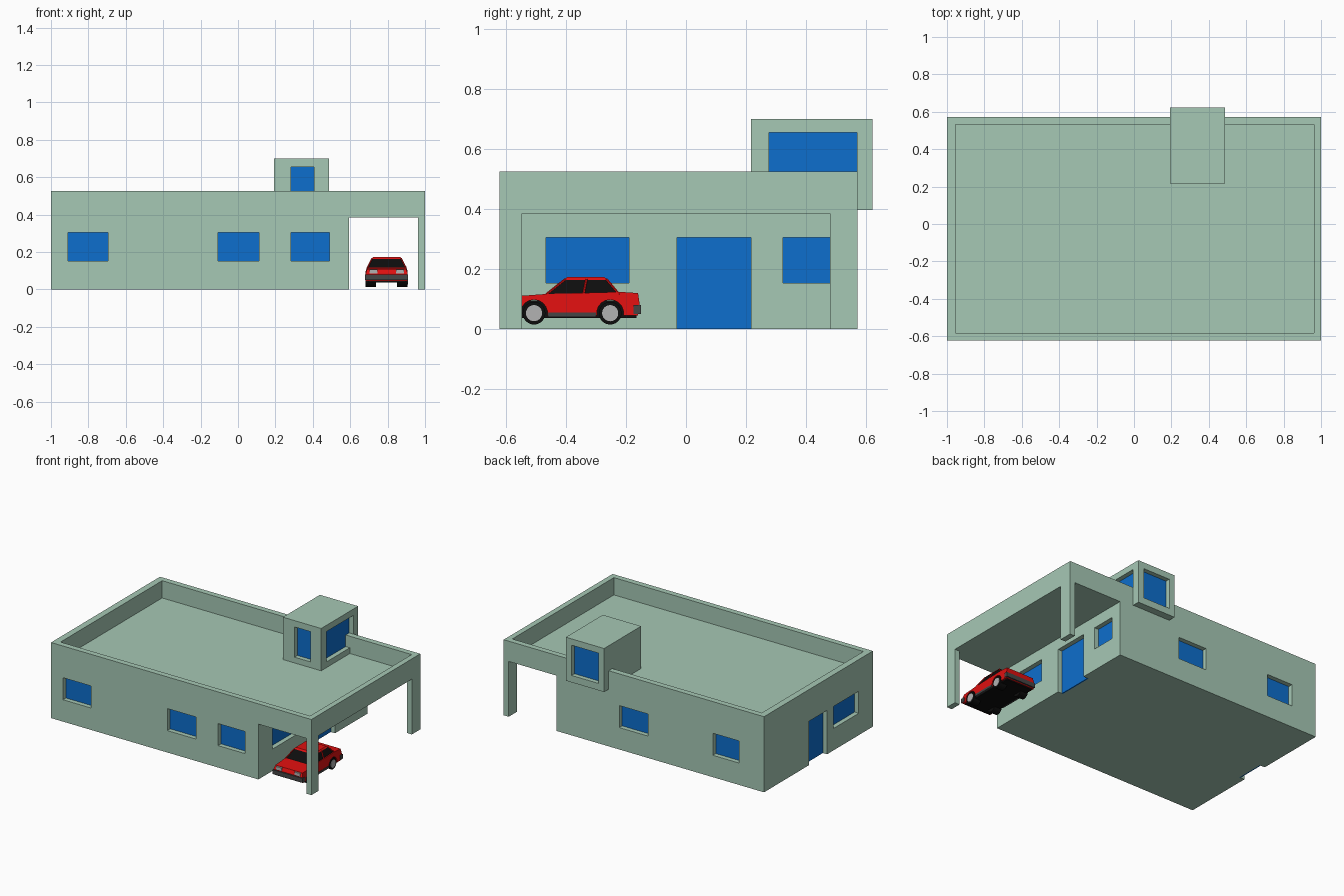
import bpy, bmesh
from math import sin, cos, radians, pi
from mathutils import Vector, Matrix

if "Cube" in bpy.data.objects:
    bpy.data.objects.remove(bpy.data.objects["Cube"])


def material(name, rgb):
    m = bpy.data.materials.new(name)
    m.diffuse_color = (*rgb, 1)
    m.use_nodes = True
    m.node_tree.nodes["Principled BSDF"].inputs["Base Color"].default_value = m.diffuse_color
    return m


GREEN = material("green_plaster", (0.38, 0.58, 0.46))
BLUE = material("blue_glass", (0.004, 0.156, 0.61))
RED = material("red_paint", (0.72, 0.005, 0.005))
BLACK = material("black", (0.004, 0.004, 0.004))
GREY = material("dark_grey", (0.06, 0.06, 0.06))
SILVER = material("silver", (0.45, 0.45, 0.45))


def finish(name, bm, mat):
    bmesh.ops.recalc_face_normals(bm, faces=bm.faces)
    me = bpy.data.meshes.new(name)
    bm.to_mesh(me)
    bm.free()
    ob = bpy.data.objects.new(name, me)
    bpy.context.collection.objects.link(ob)
    if mat:
        me.materials.append(mat)
    return ob


def box(name, x, y, z, mat=None):
    bm = bmesh.new()
    size = Matrix.Diagonal((x[1] - x[0], y[1] - y[0], z[1] - z[0], 1))
    mid = Matrix.Translation((sum(x) / 2, sum(y) / 2, sum(z) / 2))
    bmesh.ops.create_cube(bm, size=1, matrix=mid @ size)
    return finish(name, bm, mat)


def cut(ob, x, y, z):
    cutter = box("cutter", x, y, z)
    mod = ob.modifiers.new("cut", 'BOOLEAN')
    mod.operation, mod.solver, mod.object = 'DIFFERENCE', 'EXACT', cutter
    bpy.context.view_layer.objects.active = ob
    bpy.ops.object.modifier_apply(modifier=mod.name)
    bpy.data.objects.remove(cutter)


def opening(ob, name, axis, wall, out, span, z):
    """Recess with a blue pane; out is the outward sign along the wall axis."""
    back = wall - out * 0.04
    reach = sorted((back, wall + out * 0.05))
    pane = sorted((back, back + out * 0.008))
    zc = (z[0] if z[0] > 0 else -0.1, z[1])
    if axis == 'x':
        cut(ob, reach, span, zc)
        box(name, pane, span, z, BLUE)
    else:
        cut(ob, span, reach, zc)
        box(name, span, pane, z, BLUE)


# House block with parapet roof and open carport
X0, X1, Y0, Y1, WALL = -1, 1, -0.623, 0.572, 0.593
house = box("house", (X0, X1), (Y0, Y1), (0, 0.525), GREEN)
cut(house, (-0.955, 0.962), (-0.583, 0.532), (0.405, 0.7))
cut(house, (WALL, 0.962), (-0.8, 0.8), (-0.1, 0.384))
cut(house, (0.9, 1.2), (-0.547, 0.48), (-0.1, 0.384))

# House windows and doors
WIN, DOOR = (0.152, 0.305), (0, 0.305)
for span in ((-0.909, -0.695), (-0.107, 0.112), (0.283, 0.49)):
    opening(house, "front_window", 'y', Y0, -1, span, WIN)
for span in ((-0.807, -0.607), (-0.107, 0.112)):
    opening(house, "back_window", 'y', Y1, 1, span, WIN)
opening(house, "left_door", 'x', X0, -1, (-0.12, 0.077), DOOR)
opening(house, "left_window", 'x', X0, -1, (-0.467, -0.19), WIN)
opening(house, "carport_door", 'x', WALL, 1, (-0.03, 0.217), DOOR)
for span in ((-0.467, -0.19), (0.323, 0.495)):
    opening(house, "carport_window", 'x', WALL, 1, span, WIN)

# Roof room overhanging the back wall
room = box("roof_room", (0.193, 0.487), (0.217, 0.623), (0.397, 0.699), GREEN)
TALL = (0.445, 0.655)
opening(room, "room_front_window", 'y', 0.217, -1, (0.283, 0.406), TALL)
opening(room, "room_back_window", 'y', 0.623, 1, (0.235, 0.442), TALL)
opening(room, "room_right_window", 'x', 0.487, 1, (0.277, 0.57), TALL)

# Car body: side profile with wheel arches, extruded across the width
CX, HALF = 0.795, 0.112
AXLES, AXLE_Z = (-0.507, -0.253), 0.052


def arch(yc, r=0.045):
    return [(yc + r * cos(radians(a)), AXLE_Z + r * sin(radians(a)))
            for a in range(190, -11, -20)]


profile = [(-0.582, 0.044)] + arch(AXLES[0]) + arch(AXLES[1]) + [
    (-0.16, 0.044), (-0.155, 0.085), (-0.16, 0.119),
    (-0.22, 0.123), (-0.467, 0.116), (-0.575, 0.108), (-0.585, 0.085)]
bm = bmesh.new()
sides = []
for s in (-1, 1):
    sides.append([bm.verts.new((CX + s * (HALF if z < 0.1 else HALF - 0.007), y, z))
                  for y, z in profile])
    bm.faces.new(sides[-1])
for i in range(len(profile)):
    j = (i + 1) % len(profile)
    bm.faces.new((sides[0][i], sides[0][j], sides[1][j], sides[1][i]))
finish("car_body", bm, RED)
box("car_underside", (CX - 0.1, CX + 0.1), (-0.57, -0.165), (0.036, 0.095), BLACK)

# Cabin glass, roof and pillars
LOW, HIGH = (-0.467, -0.222, 0.103, 0.114), (-0.403, -0.265, 0.078, 0.165)


def ring(y0, y1, h, z):
    return [Vector((CX + a * h, y, z)) for a, y in ((-1, y0), (1, y0), (1, y1), (-1, y1))]


def frustum(name, low, high, mat):
    bm = bmesh.new()
    bmesh.ops.convex_hull(bm, input=[bm.verts.new(p) for p in ring(*low) + ring(*high)])
    return finish(name, bm, mat)


def pillar(p, q):
    bm = bmesh.new()
    d = q - p
    m = Matrix.Translation((p + q) / 2) @ d.to_track_quat('Z', 'Y').to_matrix().to_4x4()
    bmesh.ops.create_cone(bm, cap_ends=True, segments=6, radius1=0.004,
                          radius2=0.004, depth=d.length, matrix=m)
    finish("car_pillar", bm, RED)


frustum("car_cabin", LOW, HIGH, BLACK)
frustum("car_roof", (-0.408, -0.26, 0.081, 0.163), (-0.397, -0.272, 0.074, 0.172), RED)
for p, q in zip(ring(*LOW), ring(*HIGH)):
    pillar(p, q)
for s in (-1, 1):
    pillar(Vector((CX + s * LOW[2], -0.342, LOW[3])), Vector((CX + s * HIGH[2], -0.332, HIGH[3])))

# Bumpers, sills and lights
for name, y in (("front_bumper", (-0.593, -0.565)), ("back_bumper", (-0.175, -0.15))):
    box(name, (CX - 0.115, CX + 0.115), y, (0.05, 0.08), GREY)
for s in (-1, 1):
    x = sorted((CX + s * 0.08, CX + s * 0.1145))
    box("car_sill", x, (-0.46, -0.3), (0.04, 0.055), GREY)
    lamp = sorted((CX + s * 0.05, CX + s * 0.092))
    box("headlight", lamp, (-0.588, -0.57), (0.086, 0.106), SILVER)

# Wheels with silver hubs


def disc(name, x, y, r, w, mat):
    bm = bmesh.new()
    m = Matrix.Translation((x, y, AXLE_Z)) @ Matrix.Rotation(pi / 2, 4, 'Y')
    bmesh.ops.create_cone(bm, cap_ends=True, segments=24, radius1=r, radius2=r,
                          depth=w, matrix=m)
    finish(name, bm, mat)


for y in AXLES:
    for s in (-1, 1):
        disc("tyre", CX + s * 0.084, y, 0.038, 0.056, BLACK)
        disc("hub", CX + s * 0.109, y, 0.027, 0.01, SILVER)
